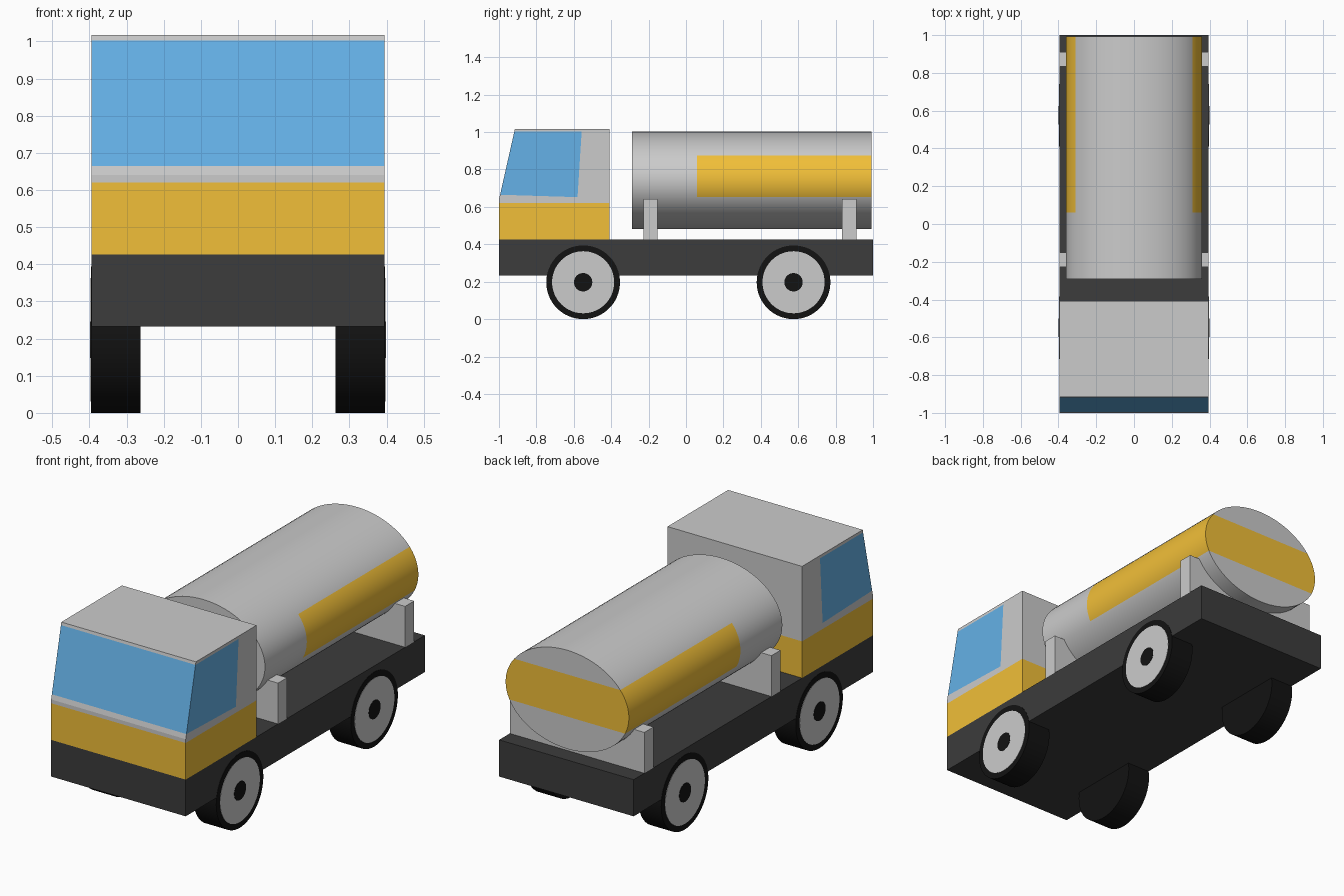
import bpy, bmesh
from math import pi, sin, cos, asin, radians

if "Cube" in bpy.data.objects:
    bpy.data.objects.remove(bpy.data.objects["Cube"])


def material(name, r, g, b):
    m = bpy.data.materials.new(name)
    m.diffuse_color = (r, g, b, 1)
    m.use_nodes = True
    m.node_tree.nodes["Principled BSDF"].inputs["Base Color"].default_value = m.diffuse_color
    return m


GREY = material("light_grey", 0.7, 0.7, 0.7)
YELLOW = material("yellow", 0.88, 0.52, 0.04)
BLUE = material("glass_blue", 0.13, 0.44, 0.8)
DARK = material("dark_grey", 0.045, 0.045, 0.045)
BLACK = material("black", 0.006, 0.006, 0.006)


def finish(name, bm, mats, smooth=False):
    bmesh.ops.recalc_face_normals(bm, faces=bm.faces)
    mesh = bpy.data.meshes.new(name)
    bm.to_mesh(mesh)
    bm.free()
    ob = bpy.data.objects.new(name, mesh)
    bpy.context.collection.objects.link(ob)
    for m in mats:
        mesh.materials.append(m)
    if smooth:
        bpy.ops.object.select_all(action='DESELECT')
        ob.select_set(True)
        bpy.context.view_layer.objects.active = ob
        bpy.ops.object.shade_smooth_by_angle(angle=radians(30))
    return ob


def box(name, x, y, z, mat):
    bpy.ops.mesh.primitive_cube_add(size=1, location=[(a + b) / 2 for a, b in (x, y, z)])
    ob = bpy.context.object
    ob.name = name
    ob.scale = [b - a for a, b in (x, y, z)]
    ob.data.materials.append(mat)


def disc(name, x0, x1, y, z, radius, mat):
    bpy.ops.mesh.primitive_cylinder_add(vertices=64, radius=radius, depth=abs(x1 - x0),
                                        location=((x0 + x1) / 2, y, z), rotation=(0, pi / 2, 0))
    ob = bpy.context.object
    ob.name = name
    ob.data.materials.append(mat)
    bpy.ops.object.shade_smooth_by_angle(angle=radians(30))


W = 0.394

# Chassis and tank saddles
box("chassis", (-W, W), (-1, 1), (0.232, 0.426), DARK)
box("front_saddle", (-W, W), (-0.228, -0.152), (0.426, 0.642), GREY)
box("rear_saddle", (-W, W), (0.835, 0.911), (0.426, 0.642), GREY)

# Cab: side outline points (y, z), split into painted regions
P = dict(a=(-1, .426), b=(-.408, .426), c=(-.408, .62), d=(-1, .62), e=(-1, .64),
         f=(-.994, .665), g=(-.58, .652), h=(-.558, 1.002), i=(-.918, 1.002),
         j=(-.915, 1.017), k=(-.408, 1.017))
bm = bmesh.new()
side = {s: {n: bm.verts.new((s * W, y, z)) for n, (y, z) in P.items()} for s in (-1, 1)}
for s in (-1, 1):
    for region, mat in (("abcd", 1), ("fghi", 2), ("dckjihgfe", 0)):
        bm.faces.new([side[s][n] for n in region]).material_index = mat
paint = {"bc": 1, "da": 1, "if": 2}
outline = "abckjifeda"
for p, q in zip(outline, outline[1:]):
    f = bm.faces.new([side[-1][p], side[-1][q], side[1][q], side[1][p]])
    f.material_index = paint.get(p + q, 0)
finish("cab", bm, [GREY, YELLOW, BLUE])

# Tank: elliptical tube with a yellow band around sides and rear
RX, RZ, CZ = 0.361, 0.261, 0.742
lo, hi = asin(-0.09 / RZ), asin(0.133 / RZ)


def span(a, b, n):
    return [a + (b - a) * t / n for t in range(n)]


segments = [(lo, hi, 10), (hi, pi - hi, 24), (pi - hi, pi - lo, 10), (pi - lo, 2 * pi + lo, 28)]
angles = [t for s in segments for t in span(*s)]
n = len(angles)
bm = bmesh.new()
rings = [[bm.verts.new((RX * cos(t), y, CZ + RZ * sin(t))) for t in angles]
         for y in (-0.29, 0.06, 0.993)]
for r in (0, 1):
    for t in range(n):
        u = (t + 1) % n
        f = bm.faces.new([rings[r][t], rings[r][u], rings[r + 1][u], rings[r + 1][t]])
        f.material_index = int(r == 1 and (t < 10 or 34 <= t < 44))
bm.faces.new(rings[0])
back = rings[2]
bm.faces.new(back[10:35])
bm.faces.new(back[44:] + back[:1])
bm.faces.new(back[:11] + back[34:45]).material_index = 1
finish("tank", bm, [GREY, YELLOW], smooth=True)

# Wheels: tyre, rim and hub cap
for s, sname in ((-1, "left"), (1, "right")):
    for y, yname in ((-0.55, "front"), (0.575, "rear")):
        tag = f"{yname}_{sname}"
        disc(f"{tag}_tyre", s * 0.262, s * 0.3955, y, 0.197, 0.197, BLACK)
        disc(f"{tag}_rim", s * 0.38, s * 0.397, y, 0.197, 0.166, GREY)
        disc(f"{tag}_hub", s * 0.38, s * 0.3985, y, 0.197, 0.049, BLACK)
